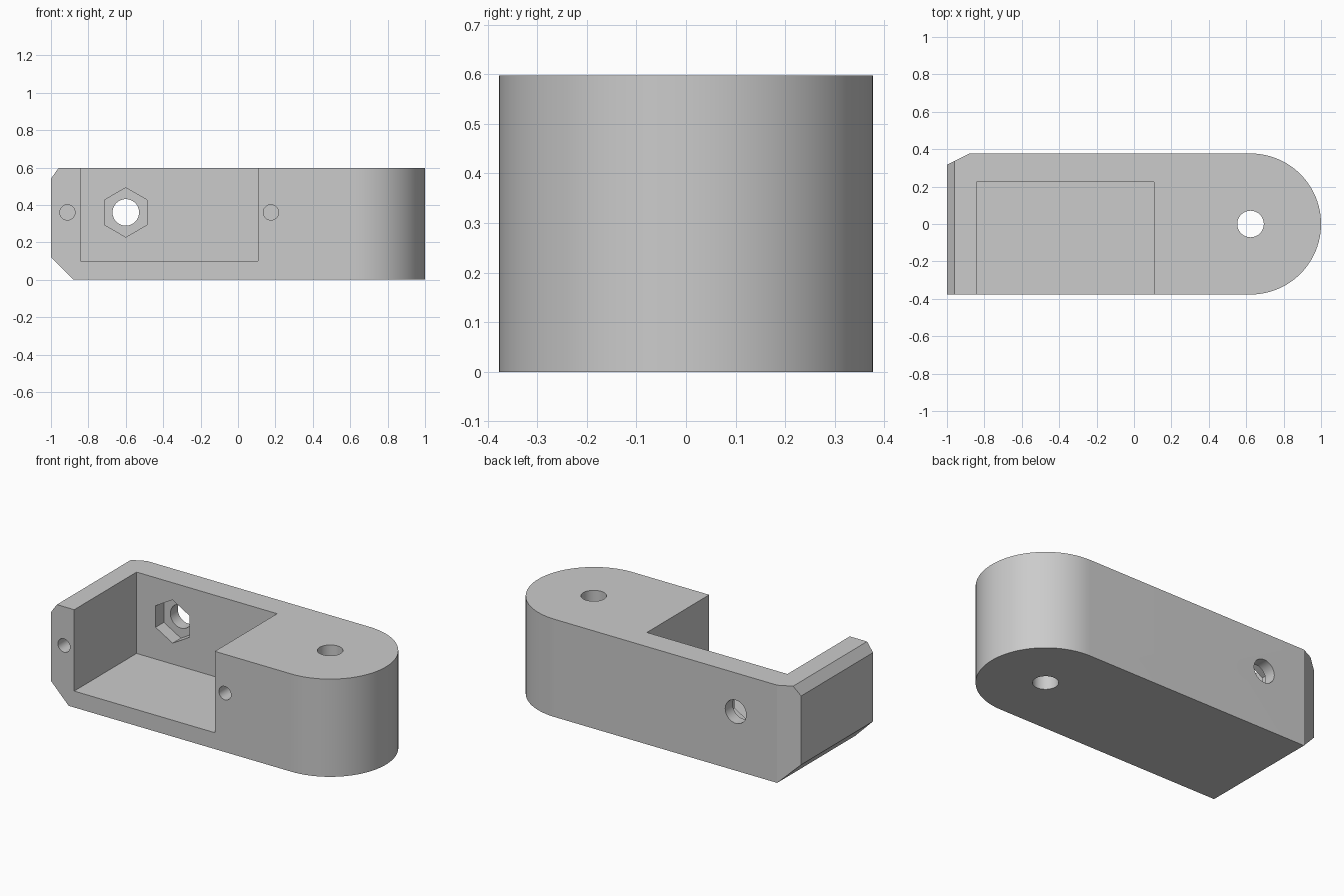
import bpy, bmesh, math

if "Cube" in bpy.data.objects:
    bpy.data.objects.remove(bpy.data.objects["Cube"])

HALF_W, HEIGHT = 0.377, 0.597
ROUND_X = 1 - HALF_W
BOLT_X, BOLT_Z = -0.6, 0.36

grey = bpy.data.materials.new("light grey")
grey.use_nodes = True
grey.diffuse_color = (0.6, 0.6, 0.6, 1)
grey.node_tree.nodes["Principled BSDF"].inputs["Base Color"].default_value = (0.6, 0.6, 0.6, 1)


def prism(name, points, axis, low, high):
    """Extrude a flat profile along Z (profile in x, y) or Y (profile in x, z)."""
    bm = bmesh.new()
    place = (lambda u, v, w: (u, v, w)) if axis == "Z" else (lambda u, v, w: (u, w, v))
    face = bm.faces.new([bm.verts.new(place(u, v, low)) for u, v in points])
    top = bmesh.ops.extrude_face_region(bm, geom=[face])["geom"]
    bmesh.ops.translate(bm, vec=place(0, 0, high - low),
                        verts=[g for g in top if isinstance(g, bmesh.types.BMVert)])
    bmesh.ops.recalc_face_normals(bm, faces=bm.faces)
    mesh = bpy.data.meshes.new(name)
    bm.to_mesh(mesh)
    bm.free()
    mesh.materials.append(grey)
    obj = bpy.data.objects.new(name, mesh)
    bpy.context.collection.objects.link(obj)
    return obj


def ring(u, v, radius, sides, start=0.0):
    turn = 2 * math.pi / sides
    return [(u + radius * math.cos(start + i * turn),
             v + radius * math.sin(start + i * turn)) for i in range(sides)]


# Body outline: rounded right end, bevelled back left corner
steps = 48
outline = [(ROUND_X + HALF_W * math.sin(math.pi * i / steps),
            -HALF_W * math.cos(math.pi * i / steps)) for i in range(steps + 1)]
outline += [(-0.88, HALF_W), (-1, 0.317), (-1, -HALF_W)]
body = prism("bracket_body", outline, "Z", 0, HEIGHT)

# Cutters: end bevels, pocket, nut seat and holes
cutters = [
    prism("lower_bevel", [(-1.1, -0.1), (-0.78, -0.1), (-1.1, 0.22)], "Y", -1, 1),
    prism("upper_bevel", [(-1.04, 0.483), (-0.92, 0.654), (-1.04, 0.654)], "Y", -1, 1),
    prism("pocket", [(-0.843, 0.1), (0.107, 0.1), (0.107, 1), (-0.843, 1)], "Y", -1, 0.225),
    prism("nut_seat", ring(BOLT_X, BOLT_Z, 0.132, 6, math.pi / 2), "Y", 0.1, 0.305),
    prism("bolt_hole", ring(BOLT_X, BOLT_Z, 0.071, 48), "Y", 0.15, 1),
    prism("pivot_hole", ring(ROUND_X, 0, 0.071, 48), "Z", -1, 1),
]
for x in (-0.912, 0.176):
    cutters.append(prism("screw_hole", ring(x, BOLT_Z, 0.041, 32), "Y", -1, -0.08))

bpy.ops.object.select_all(action="DESELECT")
body.select_set(True)
bpy.context.view_layer.objects.active = body
for cutter in cutters:
    cutter.hide_render = True
    mod = body.modifiers.new(cutter.name, "BOOLEAN")
    mod.operation, mod.solver, mod.object = "DIFFERENCE", "EXACT", cutter
    bpy.ops.object.modifier_apply(modifier=mod.name)
    bpy.data.objects.remove(cutter)

bpy.ops.object.shade_smooth_by_angle(angle=math.radians(20))
